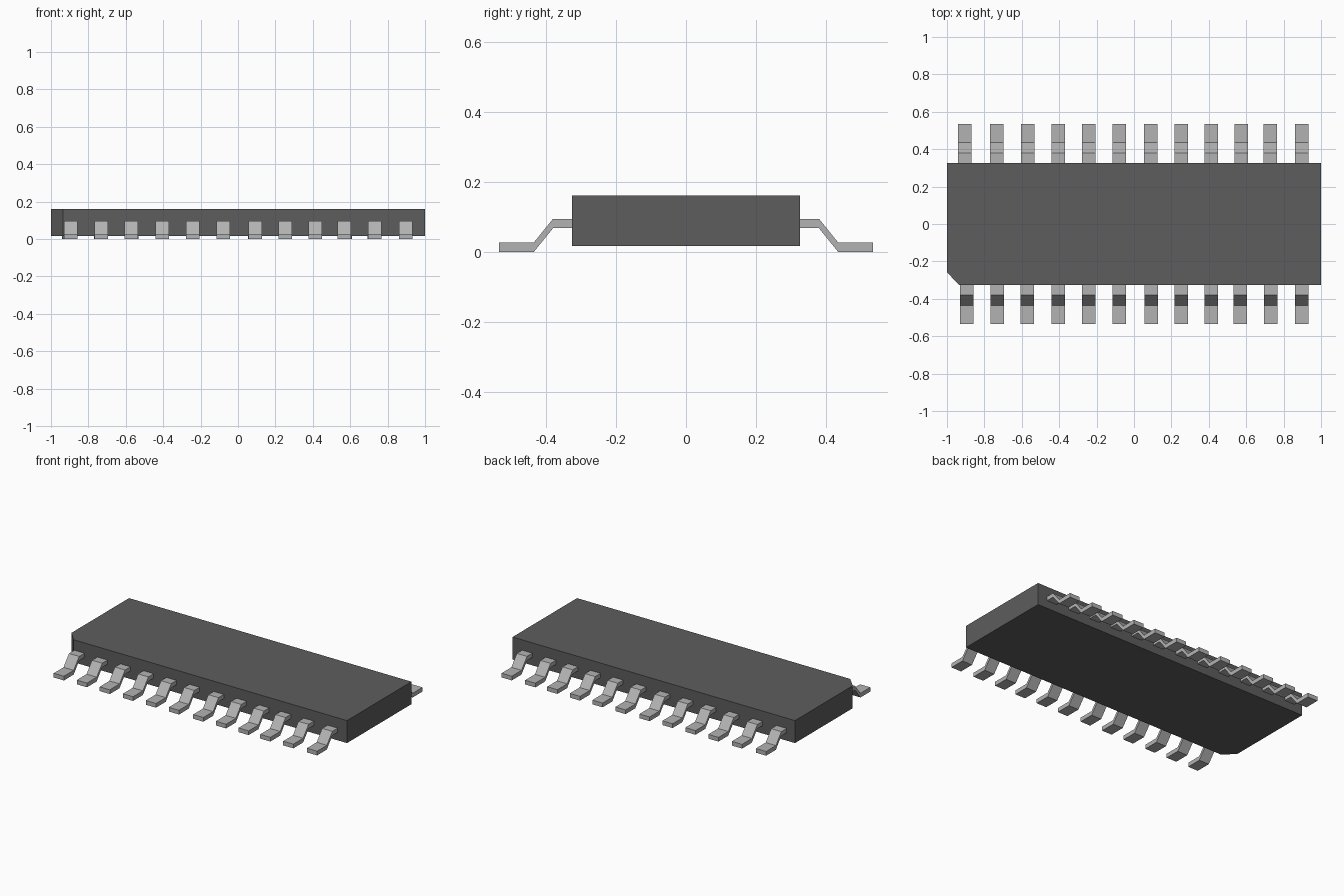
import bpy
import bmesh

cube = bpy.data.objects.get("Cube")
if cube:
    bpy.data.objects.remove(cube, do_unlink=True)


def make_material(name, value):
    mat = bpy.data.materials.new(name)
    mat.use_nodes = True
    colour = (value, value, value, 1)
    mat.diffuse_color = colour
    mat.node_tree.nodes["Principled BSDF"].inputs["Base Color"].default_value = colour
    return mat


def extrude_profile(name, points, offset, mat):
    """Mesh made by sweeping a closed outline along an offset."""
    bm = bmesh.new()
    face = bm.faces.new([bm.verts.new(p) for p in points])
    swept = bmesh.ops.extrude_face_region(bm, geom=[face])["geom"]
    bmesh.ops.translate(bm, vec=offset,
                        verts=[v for v in swept if isinstance(v, bmesh.types.BMVert)])
    bmesh.ops.recalc_face_normals(bm, faces=bm.faces)
    mesh = bpy.data.meshes.new(name)
    bm.to_mesh(mesh)
    bm.free()
    mesh.materials.append(mat)
    return mesh


def place(name, mesh, x=0):
    obj = bpy.data.objects.new(name, mesh)
    obj.location.x = x
    bpy.context.collection.objects.link(obj)


dark_plastic = make_material("dark plastic", 0.11)
grey_metal = make_material("grey metal", 0.45)

# Package body with one cut corner marking the first pin
bottom, top = 0.017, 0.161
outline = [(-0.935, -0.326), (1, -0.326), (1, 0.326), (-1, 0.326), (-1, -0.258)]
place("body", extrude_profile("body", [(x, y, bottom) for x, y in outline],
                              (0, 0, top - bottom), dark_plastic))

# Gull-wing pins: upper edge of the bend, repeated lower by the sheet thickness
WIDTH, THICK = 0.072, 0.027
bend = [(0.326, 0.095), (0.38, 0.095), (0.435, 0.027), (0.534, 0.027)]
profile = bend + [(y, z - THICK) for y, z in reversed(bend)]

front_x = [-0.895, -0.732, -0.57, -0.405, -0.243, -0.08,
           0.092, 0.253, 0.413, 0.567, 0.73, 0.898]
back_x = [-0.905, -0.735, -0.568, -0.405, -0.243, -0.08,
          0.09, 0.253, 0.413, 0.573, 0.729, 0.896]

for side, sign, positions in (("front", -1, front_x), ("back", 1, back_x)):
    pin = extrude_profile(side + "_pin", [(-WIDTH / 2, sign * y, z) for y, z in profile],
                          (WIDTH, 0, 0), grey_metal)
    for number, x in enumerate(positions, 1):
        place(f"{side}_pin_{number}", pin, x)
